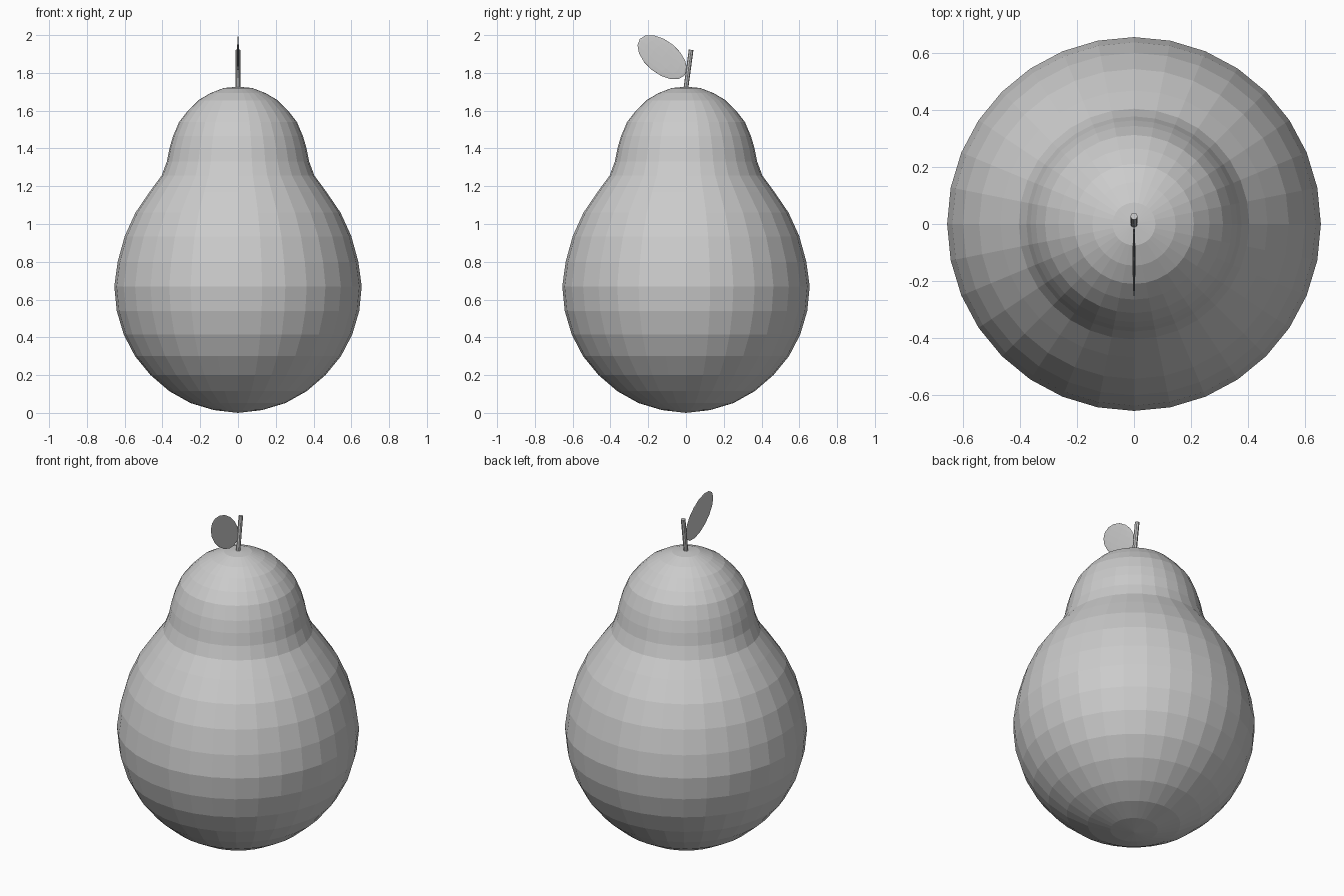
import bpy, bmesh, math
from mathutils import Matrix, Vector

if "Cube" in bpy.data.objects:
    bpy.data.objects.remove(bpy.data.objects["Cube"])

SIDES = 32


def finish(name, bm):
    bmesh.ops.recalc_face_normals(bm, faces=bm.faces)
    mesh = bpy.data.meshes.new(name)
    bm.to_mesh(mesh)
    bm.free()
    obj = bpy.data.objects.new(name, mesh)
    bpy.context.collection.objects.link(obj)
    return obj


# Pear body: (radius, height) profile turned around z, with poles at both ends
profile = [
    (0.0, 0.0), (0.128, 0.015), (0.251, 0.052), (0.364, 0.115), (0.463, 0.20),
    (0.545, 0.30), (0.605, 0.415), (0.642, 0.54), (0.655, 0.67), (0.637, 0.80),
    (0.600, 0.935), (0.543, 1.06), (0.468, 1.17), (0.404, 1.257), (0.377, 1.33),
    (0.363, 1.40), (0.344, 1.465), (0.312, 1.54), (0.265, 1.60), (0.210, 1.655),
    (0.146, 1.693), (0.075, 1.72), (0.0, 1.727),
]
bm = bmesh.new()
verts = [bm.verts.new((r, 0, z)) for r, z in profile]
edges = [bm.edges.new(pair) for pair in zip(verts, verts[1:])]
bmesh.ops.spin(bm, geom=verts + edges, cent=(0, 0, 0), axis=(0, 0, 1),
               angle=math.tau, steps=SIDES, use_merge=True)
bmesh.ops.remove_doubles(bm, verts=bm.verts, dist=0.0005)
finish("pear_body", bm)

# Stem: thin cylinder leaning backwards
base, tip = Vector((0, -0.003, 1.70)), Vector((0, 0.027, 1.922))
axis = tip - base
bm = bmesh.new()
bmesh.ops.create_cone(
    bm, cap_ends=True, segments=8, radius1=0.0125, radius2=0.0125,
    depth=axis.length,
    matrix=Matrix.Translation((base + tip) / 2)
    @ axis.to_track_quat('Z', 'Y').to_matrix().to_4x4())
finish("stem", bm)

# Leaf: flattened ellipsoid in the side plane, rising towards the front
bm = bmesh.new()
bmesh.ops.create_uvsphere(
    bm, u_segments=16, v_segments=8, radius=1,
    matrix=Matrix.Translation((0, -0.126, 1.883))
    @ Matrix.Rotation(math.radians(-39), 4, 'X')
    @ Matrix.Diagonal((0.005, 0.153, 0.087, 1)))
finish("leaf", bm)
